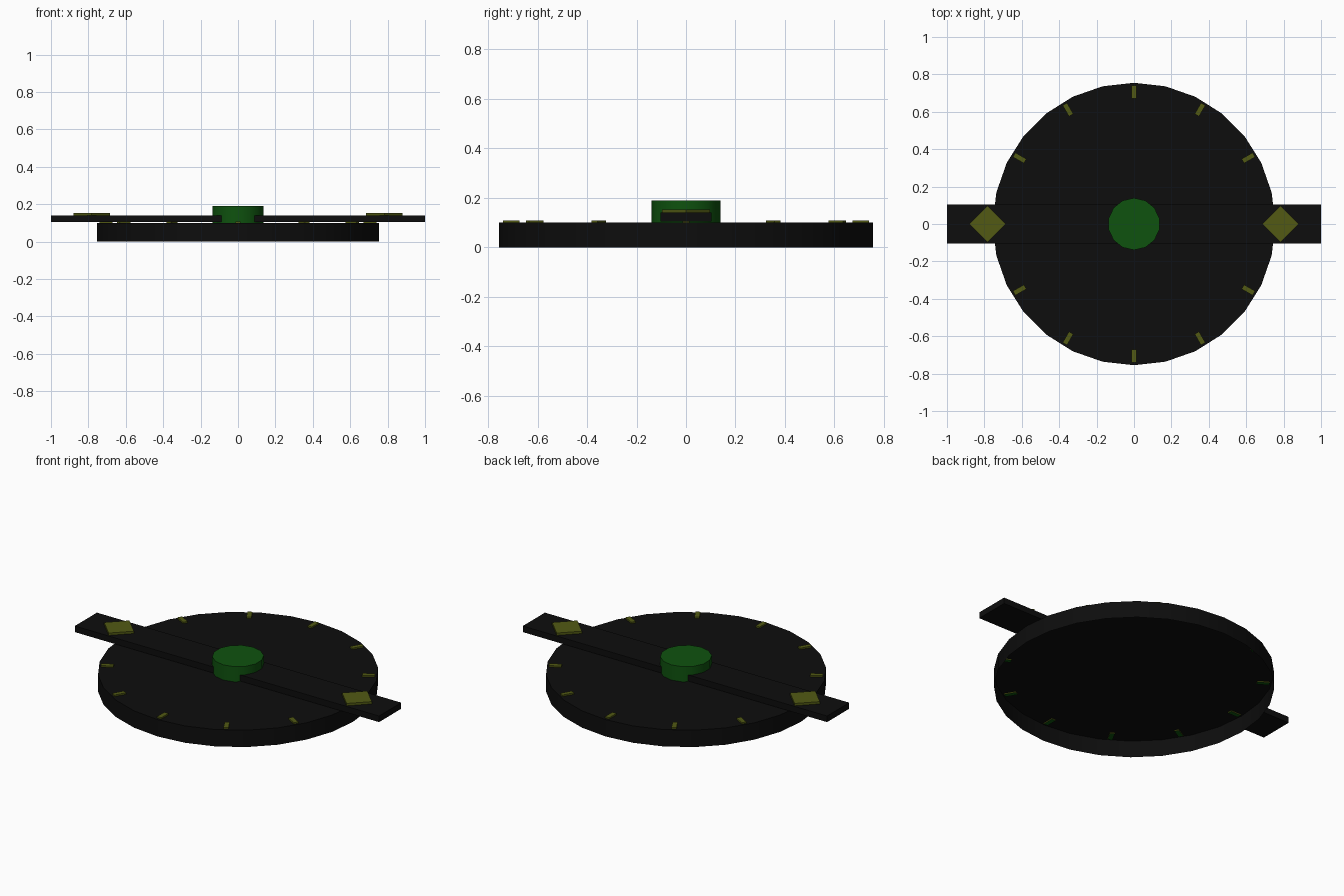
import bpy, bmesh, math
from mathutils import Matrix

if "Cube" in bpy.data.objects:
    bpy.data.objects.remove(bpy.data.objects["Cube"])


def material(name, rgb):
    m = bpy.data.materials.new(name)
    m.diffuse_color = (*rgb, 1)
    m.use_nodes = True
    m.node_tree.nodes["Principled BSDF"].inputs["Base Color"].default_value = m.diffuse_color
    return m


BLACK = material("black", (0.004, 0.004, 0.004))
GREEN = material("green", (0.0045, 0.084, 0.0045))
OLIVE = material("olive", (0.084, 0.102, 0.007))


def finish(name, bm, mats, smooth=False):
    mesh = bpy.data.meshes.new(name)
    bm.to_mesh(mesh)
    bm.free()
    for m in mats:
        mesh.materials.append(m)
    ob = bpy.data.objects.new(name, mesh)
    bpy.context.collection.objects.link(ob)
    if smooth:
        bpy.ops.object.select_all(action='DESELECT')
        ob.select_set(True)
        bpy.context.view_layer.objects.active = ob
        bpy.ops.object.shade_smooth_by_angle(angle=math.radians(30))
    return ob


def drum(name, radius, sides, z0, z1, mat):
    """Cylinder with a top cap, open underneath, first corner on the y axis."""
    bm = bmesh.new()
    bmesh.ops.create_cone(bm, cap_ends=True, segments=sides, radius1=radius,
                          radius2=radius, depth=z1 - z0,
                          matrix=Matrix.Translation((0, 0, (z0 + z1) / 2)))
    bm.normal_update()
    bottom = [f for f in bm.faces if f.normal.z < -0.9]
    bmesh.ops.delete(bm, geom=bottom, context='FACES')
    return finish(name, bm, [mat], True)


def slab(name, size, z0, z1, mats, turn=0, offset=0, spin=0):
    """Box turned in place, pushed out along x, then spun round the centre."""
    bm = bmesh.new()
    place = (Matrix.Rotation(spin, 4, 'Z')
             @ Matrix.Translation((offset, 0, (z0 + z1) / 2))
             @ Matrix.Rotation(turn, 4, 'Z')
             @ Matrix.Diagonal((size[0], size[1], z1 - z0, 1)))
    bmesh.ops.create_cube(bm, size=1, matrix=place)
    bm.normal_update()
    if len(mats) > 1:  # second colour on the underside
        for f in bm.faces:
            f.material_index = int(f.normal.z < -0.9)
    return finish(name, bm, mats)


# Hollow dial, open underneath
drum("dial", 0.755, 28, 0, 0.10, BLACK)

# Long crossbar and central knob
slab("crossbar", (2.0, 0.208), 0.104, 0.14, [BLACK])
drum("knob", 0.139, 14, 0.10, 0.19, GREEN)

# Diamond inlays near the bar ends
for i in range(2):
    slab(f"diamond_{i + 1}", (0.138, 0.138), 0.135, 0.154, [OLIVE, GREEN],
         turn=math.pi / 4, offset=0.782, spin=i * math.pi)

# Twelve tick marks around the rim
for i in range(12):
    slab(f"tick_{i + 1}", (0.068, 0.027), 0.094, 0.109, [OLIVE, GREEN],
         offset=0.706, spin=i * math.pi / 6)
